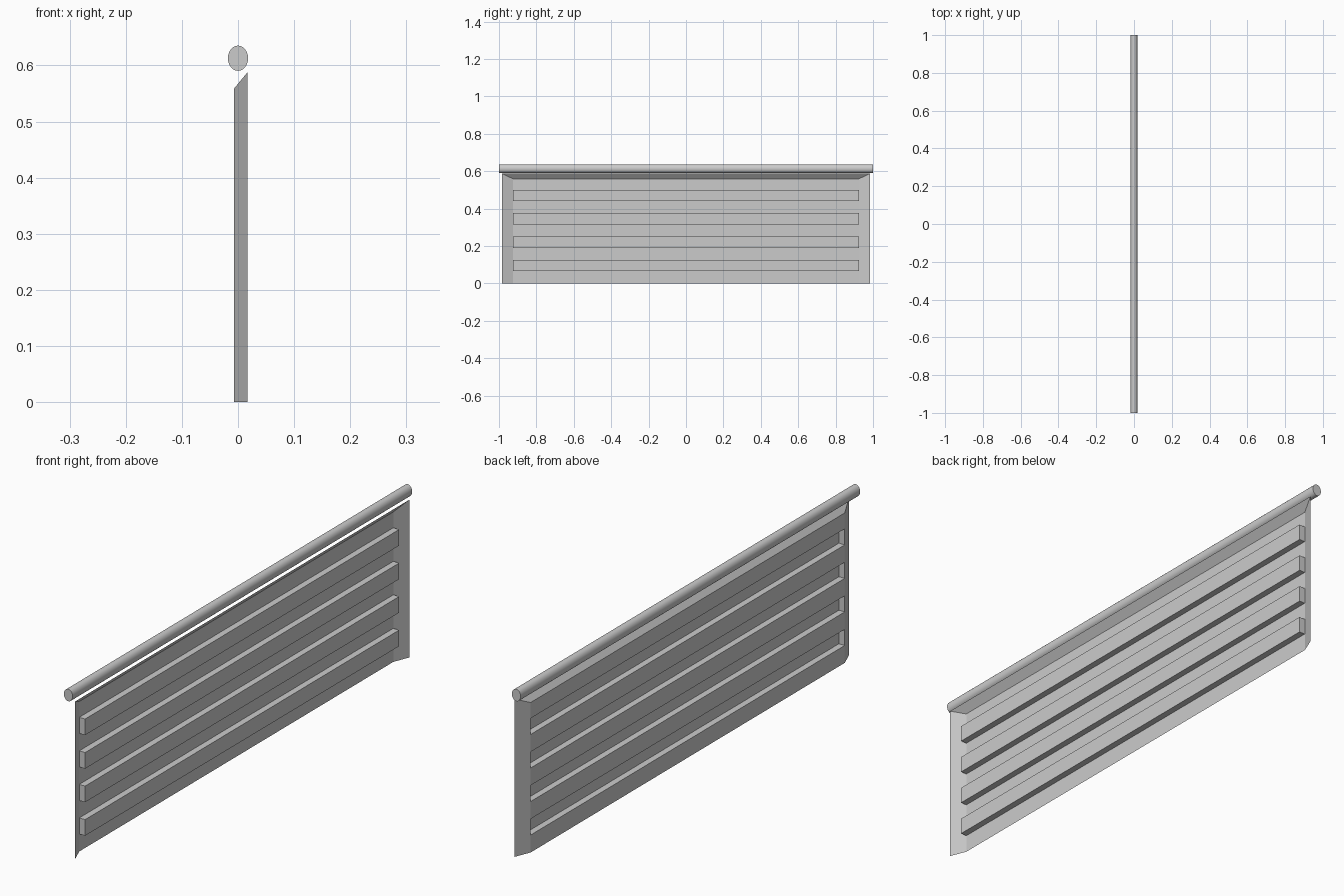
import bpy, bmesh, math

if "Cube" in bpy.data.objects:
    bpy.data.objects.remove(bpy.data.objects["Cube"])

X_BACK, X_OUT = -0.007, 0.017      # sheet plane, and rib / rim plane
Y_IN, Y_OUT = 0.925, 0.985         # flat area and flared rim
Z_IN, Z_OUT = 0.559, 0.588
RIBS = [(0.065 + 0.125 * i, 0.125 + 0.125 * i) for i in range(4)]


def finish(bm, name):
    bmesh.ops.remove_doubles(bm, verts=bm.verts, dist=1e-5)
    me = bpy.data.meshes.new(name)
    bm.to_mesh(me)
    bm.free()
    ob = bpy.data.objects.new(name, me)
    bpy.context.collection.objects.link(ob)
    return ob


# Pressed sheet: ribbed profile swept along y, with flared side and top rims
bm = bmesh.new()


def face(pts):
    bm.faces.new([bm.verts.new(p) for p in pts])


profile, inner_z = [(X_BACK, 0)], [0]
for lo, hi in RIBS:
    profile += [(X_BACK, lo), (X_OUT, lo), (X_OUT, hi), (X_BACK, hi)]
    inner_z += [lo, hi]
profile += [(X_BACK, Z_IN), (X_OUT, Z_OUT)]
inner_z.append(Z_IN)

for i, ((x0, z0), (x1, z1)) in enumerate(zip(profile, profile[1:])):
    y1 = Y_OUT if i == len(profile) - 2 else Y_IN
    face([(x0, -Y_IN, z0), (x0, Y_IN, z0), (x1, y1, z1), (x1, -y1, z1)])

for s in (-1, 1):
    # side rim
    pts = [(X_BACK, s * Y_IN, z) for z in inner_z]
    pts += [(X_OUT, s * Y_OUT, Z_OUT), (X_OUT, s * Y_OUT, 0)]
    face(pts if s < 0 else pts[::-1])
    # rib end walls
    for lo, hi in RIBS:
        pts = [(X_BACK, s * Y_IN, lo), (X_OUT, s * Y_IN, lo),
               (X_OUT, s * Y_IN, hi), (X_BACK, s * Y_IN, hi)]
        face(pts if s < 0 else pts[::-1])
finish(bm, "ribbed_panel")

# Oval top rail
bpy.ops.mesh.primitive_cylinder_add(vertices=24, radius=1, depth=2,
                                    location=(0, 0, 0.613),
                                    rotation=(math.pi / 2, 0, 0))
rail = bpy.context.object
rail.name = "top_rail"
rail.scale = (0.018, 0.0225, 1)
bpy.ops.object.transform_apply(location=False, rotation=True, scale=True)
bpy.ops.object.shade_smooth_by_angle(angle=math.radians(40))
